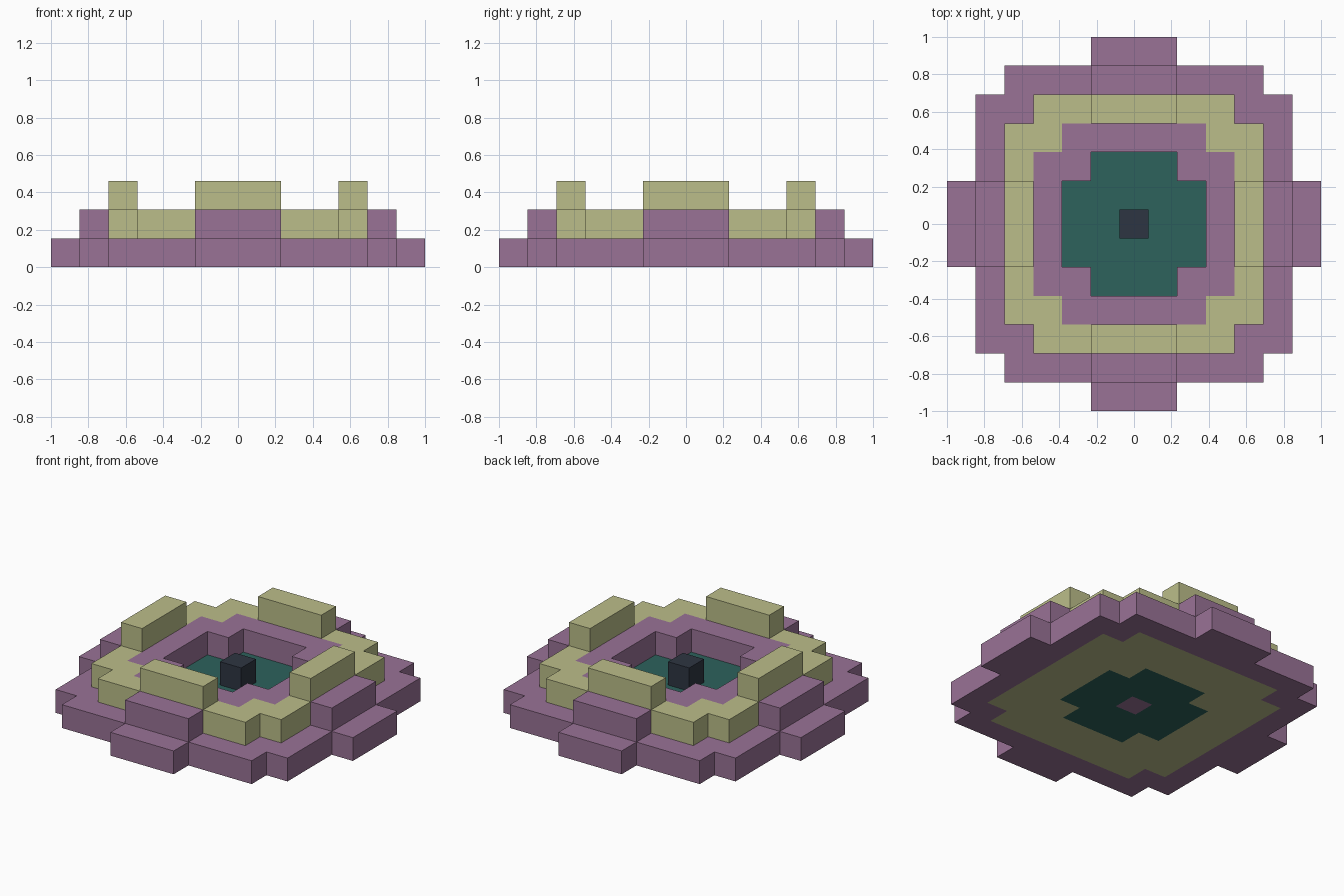
import bpy, bmesh

cube = bpy.data.objects.get("Cube")
if cube:
    bpy.data.objects.remove(cube, do_unlink=True)

U = 2 / 13  # size of one block


def material(name, rgb):
    m = bpy.data.materials.new(name)
    m.use_nodes = True
    colour = (*rgb, 1)
    m.diffuse_color = colour
    m.node_tree.nodes["Principled BSDF"].inputs["Base Color"].default_value = colour
    return m


PURPLE = material("dusty purple", (0.32, 0.17, 0.305))
YELLOW = material("pale olive", (0.50, 0.515, 0.253))
GREEN = material("deep teal", (0.026, 0.122, 0.107))
DARK = material("dark slate", (0.027, 0.036, 0.054))


def finish(name, bm, mat):
    bmesh.ops.remove_doubles(bm, verts=bm.verts, dist=1e-5)
    bmesh.ops.recalc_face_normals(bm, faces=bm.faces)
    mesh = bpy.data.meshes.new(name)
    bm.to_mesh(mesh)
    bm.free()
    mesh.materials.append(mat)
    bpy.context.collection.objects.link(bpy.data.objects.new(name, mesh))


def stepped_outline(reach):
    """Square outline with a one-block notch at each corner."""
    side = max(reach - 1, 0.5)
    x_y = [(reach, side), (side, side), (side, reach)]
    points = []
    for _ in range(4):
        points += x_y
        x_y = [(-y, x) for x, y in x_y]
    return points


def ring(name, outer, inner, z0, z1, mat):
    """Stepped ring; sizes and heights are counted in blocks."""
    bm = bmesh.new()
    loops = [[bm.verts.new((x * U, y * U, z * U)) for x, y in stepped_outline(r)]
             for r, z in ((outer, z0), (outer, z1), (inner, z1), (inner, z0))]
    for a, b in zip(loops, loops[1:] + loops[:1]):
        for i in range(12):
            j = (i + 1) % 12
            bm.faces.new((a[i], a[j], b[j], b[i]))
    finish(name, bm, mat)


def block(name, centre, size, mat):
    bm = bmesh.new()
    bmesh.ops.create_cube(bm, size=1)
    for v in bm.verts:
        v.co = [(c + p * s) * U for c, p, s in zip(centre, v.co, size)]
    finish(name, bm, mat)


# Nested rings of the base and the raised rim
ring("base_border", 5.5, 4.5, 0, 1, PURPLE)
ring("base_core", 4.5, 2.5, 0, 1, YELLOW)
ring("raised_rim", 4.5, 3.5, 1, 2, YELLOW)
ring("inner_collar", 3.5, 2.5, 1, 2, PURPLE)
ring("pit_floor", 2.5, 0.5, 0, 1, GREEN)

# Centre block and the plug under it
block("centre_plug", (0, 0, 0.5), (1, 1, 1), PURPLE)
block("centre_block", (0, 0, 1.5), (1, 1, 1), DARK)

# Three steps on each side
sides = {"front": (0, -1), "back": (0, 1), "left": (1, 0), "right": (-1, 0)}
steps = [("lower_step", 6, 0.5, PURPLE), ("middle_step", 5, 1.5, PURPLE),
         ("upper_wall", 4, 2.5, YELLOW)]
for side, (dx, dy) in sides.items():
    size = (1, 3, 1) if dx else (3, 1, 1)
    for part, distance, z, mat in steps:
        block(f"{side}_{part}", (dx * distance, dy * distance, z), size, mat)
